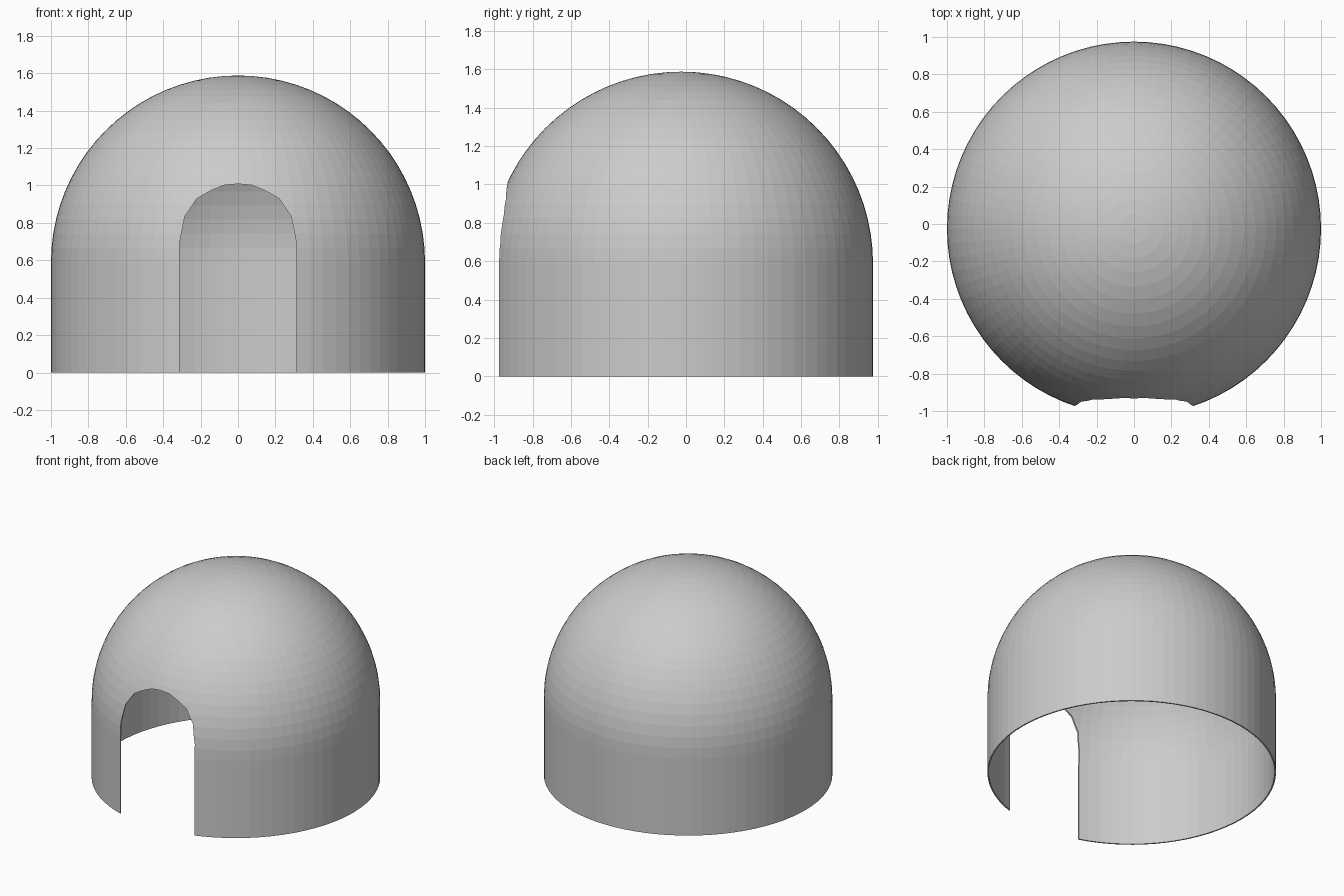
import bpy, bmesh
from math import sin, cos, pi

if "Cube" in bpy.data.objects:
    bpy.data.objects.remove(bpy.data.objects["Cube"])

SEGMENTS, RINGS = 80, 20
RADIUS, WALL_TOP, CENTRE_Y = 1.0, 0.588, -0.025
THICKNESS = 0.01


def add_object(name, bm):
    mesh = bpy.data.meshes.new(name)
    bmesh.ops.recalc_face_normals(bm, faces=bm.faces)
    bm.to_mesh(mesh)
    bm.free()
    obj = bpy.data.objects.new(name, mesh)
    bpy.context.collection.objects.link(obj)
    return obj


def closed_profile(radius):
    """Wall and dome outline from the ground to the apex."""
    arc = [(radius * cos(i * pi / 2 / RINGS), WALL_TOP + radius * sin(i * pi / 2 / RINGS))
           for i in range(RINGS)]
    return [(radius, 0.0)] + arc + [(0.0, WALL_TOP + radius)]


# Domed shell: outer and inner skins turned in one piece, open underneath
bm = bmesh.new()
outline = closed_profile(RADIUS)[::-1] + closed_profile(RADIUS - THICKNESS)
verts = [bm.verts.new((x, 0, z)) for x, z in outline]
edges = [bm.edges.new(pair) for pair in zip(verts, verts[1:])]
bmesh.ops.spin(bm, geom=verts + edges, cent=(0, 0, 0), axis=(0, 0, 1),
               angle=2 * pi, steps=SEGMENTS)
bmesh.ops.remove_doubles(bm, verts=bm.verts, dist=0.0001)
bmesh.ops.translate(bm, verts=bm.verts, vec=(0, CENTRE_Y, 0))
shell = add_object("domed_shell", bm)

# Arched doorway cutter
half = [(0.313, -0.2), (0.313, 0.69), (0.285, 0.834), (0.22, 0.93), (0.144, 0.973), (0.074, 1.002)]
arch = half + [(0, 1.008)] + [(-x, z) for x, z in reversed(half)]
bm = bmesh.new()
face = bm.faces.new([bm.verts.new((x, -1.4, z)) for x, z in arch])
extruded = bmesh.ops.extrude_face_region(bm, geom=[face])["geom"]
bmesh.ops.translate(bm, vec=(0, 0.9, 0),
                    verts=[v for v in extruded if isinstance(v, bmesh.types.BMVert)])
cutter = add_object("doorway_cutter", bm)
cutter.hide_render = True

# Cut the doorway and drop the cutter
cut = shell.modifiers.new("doorway", 'BOOLEAN')
cut.operation = 'DIFFERENCE'
cut.solver = 'EXACT'
cut.object = cutter
bpy.context.view_layer.objects.active = shell
shell.select_set(True)
bpy.ops.object.modifier_apply(modifier=cut.name)
bpy.data.objects.remove(cutter)
